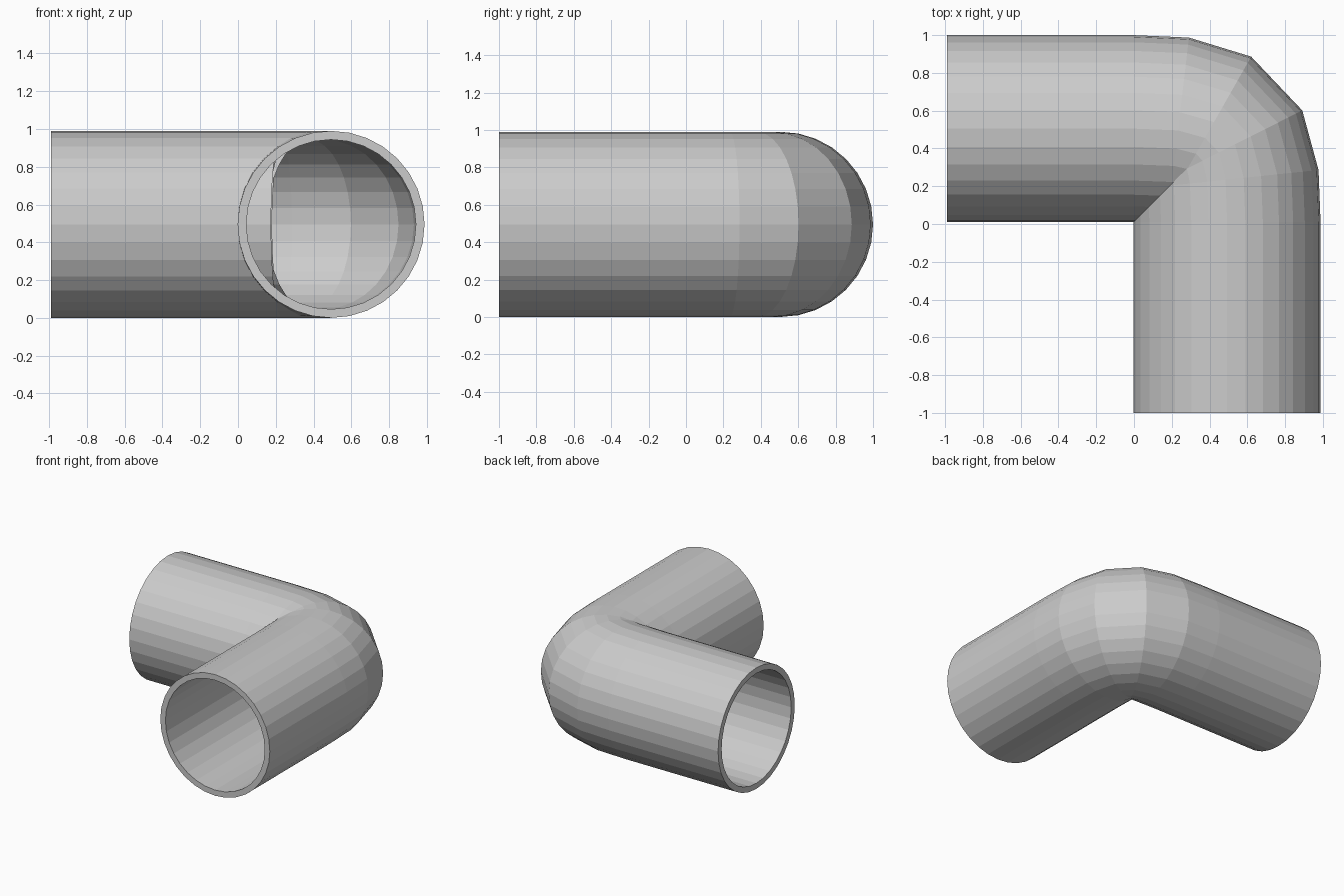
import bpy, bmesh
from math import cos, sin, pi
from mathutils import Vector

if "Cube" in bpy.data.objects:
    bpy.data.objects.remove(bpy.data.objects["Cube"])

SIDES, R_OUT, R_IN = 32, 0.495, 0.449
Z = R_OUT
UP = Vector((0, 0, 1))

# Centreline: straight arm, tight bezier bend, straight arm
A, D = Vector((0, 0.505, Z)), Vector((0.493, 0.01, Z))
B, C = A + Vector((0.45, 0, 0)), D + Vector((0, 0.45, 0))


def bend(t):
    s = 1 - t
    pos = A * s**3 + B * 3 * s * s * t + C * 3 * s * t * t + D * t**3
    tangent = (B - A) * s * s + (C - B) * 2 * s * t + (D - C) * t * t
    return pos, tangent.normalized()


path = [(Vector((-0.99, 0.505, Z)), Vector((1, 0, 0)))]
path += [bend(t) for t in (0, 0.21, 0.415, 0.6, 0.8, 1)]
path += [(Vector((0.493, -1, Z)), Vector((0, -1, 0)))]

bm = bmesh.new()


def ring(pos, tangent, radius):
    side = UP.cross(tangent)
    angles = [2 * pi * i / SIDES for i in range(SIDES)]
    return [bm.verts.new(pos + side * (radius * cos(a)) + UP * (radius * sin(a)))
            for a in angles]


def bridge(r1, r2):
    for i in range(SIDES):
        j = (i + 1) % SIDES
        bm.faces.new((r1[i], r1[j], r2[j], r2[i]))


# Outer wall forward, inner wall back, closed by the two end rims
rings = [ring(p, t, R_OUT) for p, t in path]
rings += [ring(p, t, R_IN) for p, t in reversed(path)]
for k in range(len(rings)):
    bridge(rings[k], rings[(k + 1) % len(rings)])
bmesh.ops.recalc_face_normals(bm, faces=bm.faces)

mesh = bpy.data.meshes.new("pipe_elbow")
bm.to_mesh(mesh)
bm.free()
bpy.context.collection.objects.link(bpy.data.objects.new("pipe_elbow", mesh))
